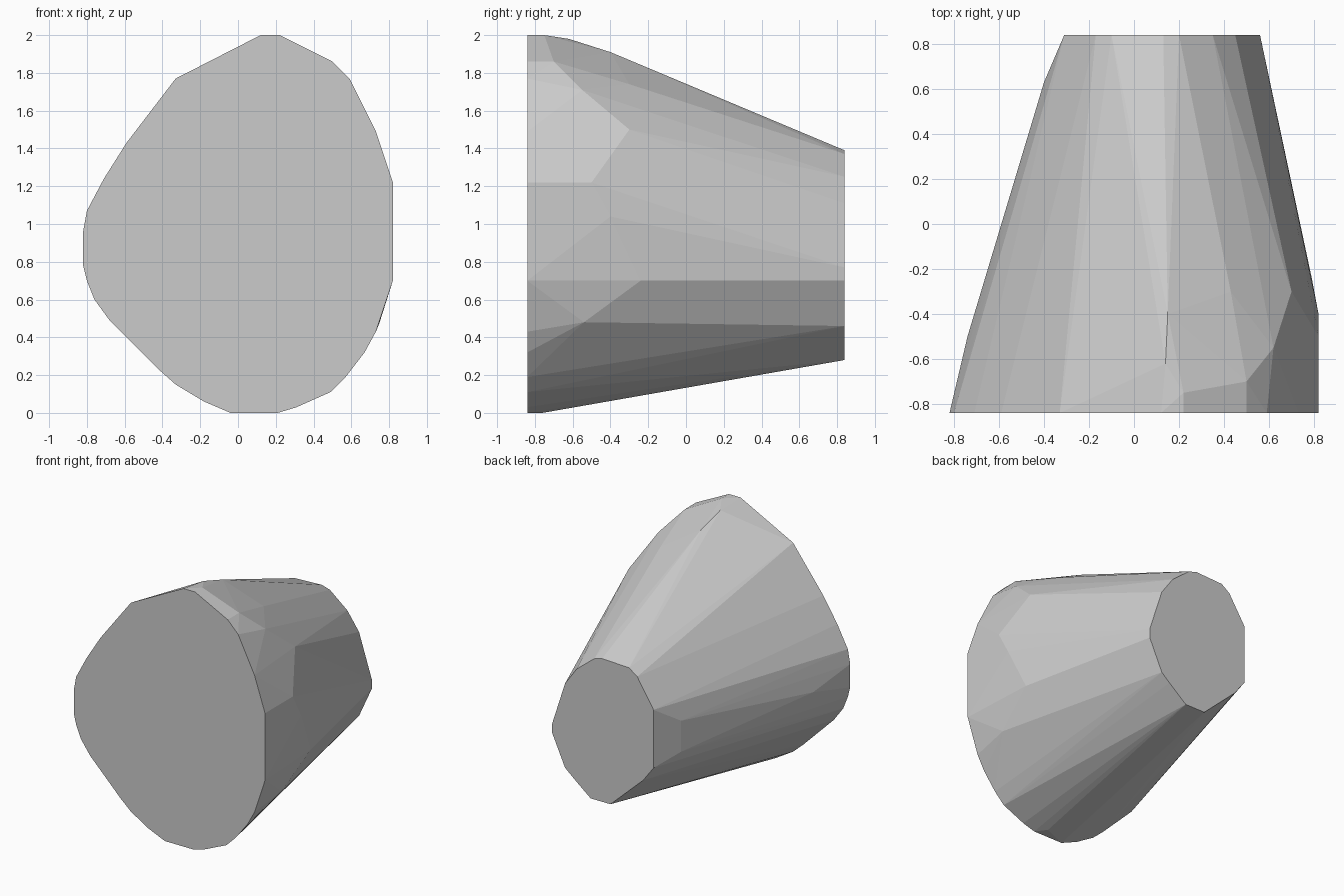
import bpy, bmesh, math

# Large front outline (x, z)
front = [(.12, 2), (.22, 2), (.50, 1.86), (.59, 1.77), (.73, 1.49), (.82, 1.22),
         (.82, .70), (.73, .43), (.67, .32), (.57, .19), (.49, .11), (.31, .03),
         (.21, 0), (-.04, 0), (-.18, .06), (-.33, .15), (-.42, .23), (-.68, .49),
         (-.76, .60), (-.80, .70), (-.82, .78), (-.82, .96), (-.80, 1.07),
         (-.71, 1.24), (-.59, 1.43), (-.33, 1.77)]

# Smaller back outline (x, z)
back = [(-.10, 1.38), (.13, 1.39), (.20, 1.37), (.35, 1.25), (.45, 1.11),
        (.56, .77), (.56, .70), (.45, .46), (.38, .40), (.23, .28), (.06, .28),
        (-.22, .54), (-.31, .66), (-.31, 1.11), (-.17, 1.33)]

# Shoulder points where the sides bulge between the two caps
bulge = [(.22, -.75, 2), (.14, -.62, 1.98), (.15, -.40, 1.91),
         (.50, -.70, 1.86), (.62, -.55, 1.71), (.43, -.30, 1.74),
         (.70, -.30, 1.50), (.82, -.50, 1.22), (.82, -.40, 1.04),
         (.79, -.24, .70), (.75, -.54, .48), (.15, -.76, 0),
         (-.74, -.50, .85), (-.40, .63, .97), (-.40, .63, .73)]

D = .84
points = [(x, -D, z) for x, z in front] + [(x, D, z) for x, z in back] + bulge

# Tapered faceted block: skin stretched over both caps and the shoulders
bm = bmesh.new()
for p in points:
    bm.verts.new(p)
hull = bmesh.ops.convex_hull(bm, input=bm.verts[:])
loose = [v for v in bm.verts if not v.link_faces]
bmesh.ops.delete(bm, geom=loose, context='VERTS')
bmesh.ops.dissolve_limit(bm, angle_limit=math.radians(1),
                         verts=bm.verts[:], edges=bm.edges[:])
bmesh.ops.recalc_face_normals(bm, faces=bm.faces[:])

mesh = bpy.data.meshes.new("tapered_block")
bm.to_mesh(mesh)
bm.free()
block = bpy.data.objects.new("tapered_block", mesh)
bpy.context.collection.objects.link(block)
